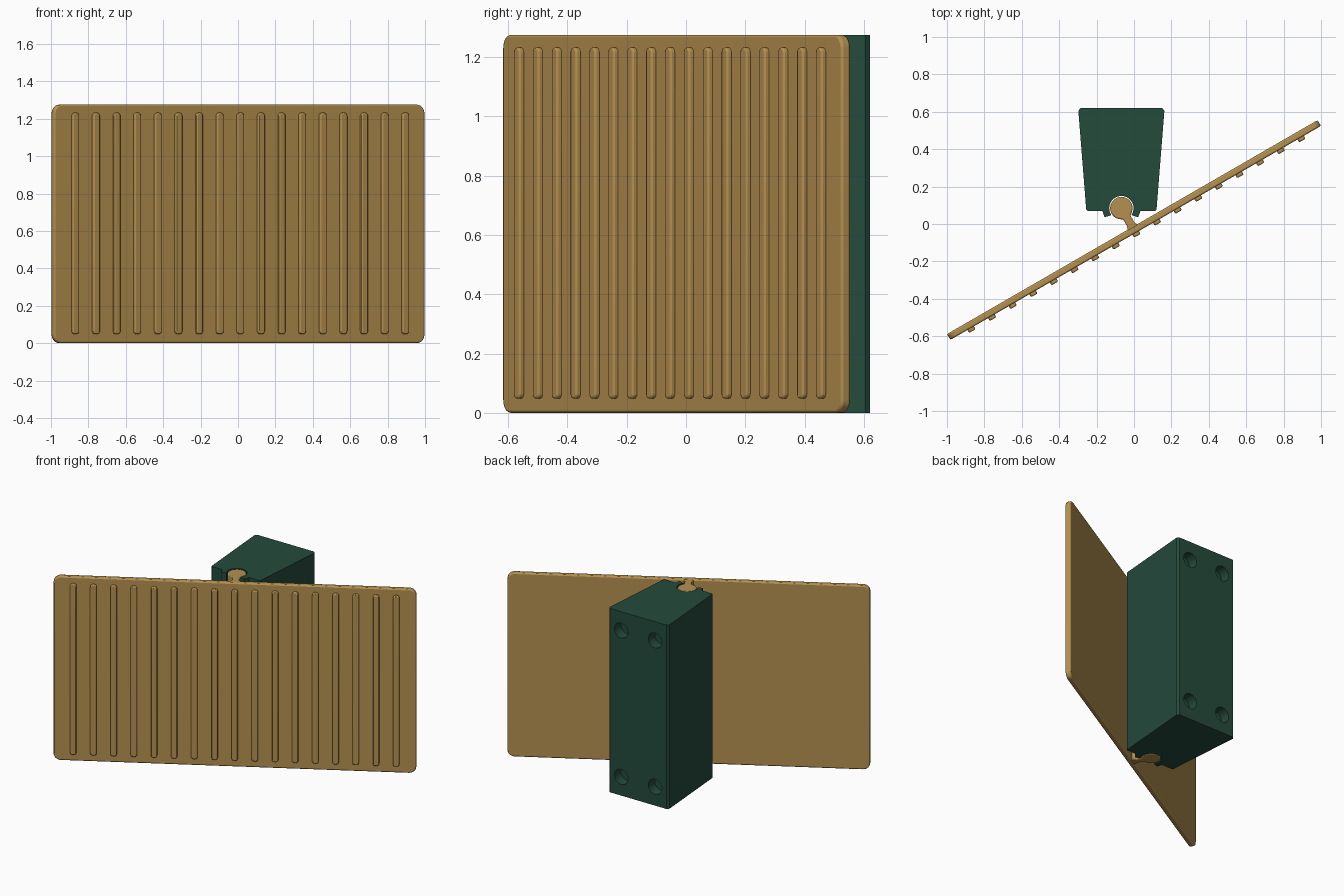
import bpy
from math import sin, cos, pi, radians
from mathutils import Matrix, Vector

if "Cube" in bpy.data.objects:
    bpy.data.objects.remove(bpy.data.objects["Cube"])

H = 1.275                     # overall height
TILT = radians(30)            # panel swing about the hinge
PLATE_Y = -0.032
T, L = 0.036, 2.288           # panel thickness and length
PIN = 0.135                   # hinge pin distance from panel centre
CX, CY = -PIN * sin(TILT), PLATE_Y + PIN * cos(TILT)


def material(name, rgb):
    m = bpy.data.materials.new(name)
    m.diffuse_color = (*rgb, 1)
    m.use_nodes = True
    m.node_tree.nodes["Principled BSDF"].inputs["Base Color"].default_value = m.diffuse_color
    return m


GOLD = material("tan", (0.46, 0.28, 0.08))
GREEN = material("dark_green", (0.018, 0.07, 0.046))


def arc(cx, cy, r, a0, a1, n):
    return [(cx + r * cos(a0 + (a1 - a0) * i / n),
             cy + r * sin(a0 + (a1 - a0) * i / n)) for i in range(n + 1)]


def rounded_rect(x0, x1, y0, y1, r, n=6):
    pts = []
    for i, (x, y) in enumerate([(x1 - r, y1 - r), (x0 + r, y1 - r),
                                (x0 + r, y0 + r), (x1 - r, y0 + r)]):
        pts += arc(x, y, r, i * pi / 2, (i + 1) * pi / 2, n)
    return pts


def prism(name, pts, a, b, mat, upright=False, bevel=0):
    """Extrude a CCW outline along z, or along y when the outline is in xz."""
    n = len(pts)
    if upright:
        verts = [(x, b, z) for x, z in pts] + [(x, a, z) for x, z in pts]
    else:
        verts = [(x, y, a) for x, y in pts] + [(x, y, b) for x, y in pts]
    faces = [tuple(range(n))[::-1], tuple(range(n, 2 * n))]
    faces += [(i, (i + 1) % n, n + (i + 1) % n, n + i) for i in range(n)]
    me = bpy.data.meshes.new(name)
    me.from_pydata(verts, [], faces)
    me.materials.append(mat)
    ob = bpy.data.objects.new(name, me)
    bpy.context.collection.objects.link(ob)
    if bevel:
        add_bevel(ob, bevel)
    return ob


def add_bevel(ob, width):
    m = ob.modifiers.new("bevel", 'BEVEL')
    m.width, m.segments, m.limit_method = width, 2, 'ANGLE'
    m.angle_limit = radians(50)


def swing(ob):
    ob.matrix_world = (Matrix.Translation((0, PLATE_Y, 0))
                       @ Matrix.Rotation(TILT, 4, 'Z') @ ob.matrix_world)


def smooth(ob):
    bpy.ops.object.select_all(action='DESELECT')
    ob.select_set(True)
    bpy.context.view_layer.objects.active = ob
    bpy.ops.object.shade_smooth_by_angle(angle=radians(30))


# swinging panel
panel = prism("panel", rounded_rect(-L / 2, L / 2, 0, H, 0.045),
              -T / 2, T / 2, GOLD, True, 0.008)

# row of grip ribs on the front of the panel
step, count = 0.1273, 17
x0 = -step * (count - 1) / 2
ribs = prism("grip_ribs", rounded_rect(x0 - 0.02, x0 + 0.02, 0.048, 1.232, 0.017),
             -T / 2 - 0.018, -T / 2 + 0.005, GOLD, True)
arr = ribs.modifiers.new("row", 'ARRAY')
arr.count, arr.use_relative_offset, arr.use_constant_offset = count, False, True
arr.constant_offset_displace = (step, 0, 0)
add_bevel(ribs, 0.006)

# hinge pin with its flared neck
g = 0.38
pin_outline = ([(-0.034, 0.01), (0.034, 0.01), (0.022, 0.035)]
               + arc(0, PIN, 0.06, -pi / 2 + g, 1.5 * pi - g, 32)
               + [(-0.022, 0.035)])
pin = prism("hinge_pin", pin_outline, 0.001, H - 0.001, GOLD, bevel=0.006)

for ob in (panel, ribs, pin):
    swing(ob)

# tapered mounting block with clip-in socket and two jaws
gap = radians(35)
block_outline = ([(CX + 0.188, 0.077), (CX + 0.23, 0.605), (CX + 0.218, 0.62),
                  (CX - 0.218, 0.62), (CX - 0.23, 0.605), (CX - 0.188, 0.077),
                  (CX - 0.181, 0.07), (CX - 0.102, 0.07), (CX - 0.09, 0.036)]
                 + arc(CX, CY, 0.065, pi + gap, -gap, 28)
                 + [(CX + 0.09, 0.036), (CX + 0.102, 0.07), (CX + 0.181, 0.07)])
block = prism("mounting_block", block_outline, 0, H, GREEN)

# four blind round holes in the back of the block
for i, (sx, z) in enumerate([(s, z) for s in (-1, 1) for z in (0.13, H - 0.13)]):
    cut = prism("hole_cutter", arc(CX + sx * 0.13, z, 0.052, 0, 2 * pi * 31 / 32, 31),
                0.55, 0.7, GREEN, True)
    cut.hide_render = True
    m = block.modifiers.new("hole", 'BOOLEAN')
    m.operation, m.solver, m.object = 'DIFFERENCE', 'EXACT', cut
    bpy.context.view_layer.objects.active = block
    bpy.ops.object.modifier_apply(modifier=m.name)
    bpy.data.objects.remove(cut)

for ob in (panel, ribs, pin, block):
    smooth(ob)
